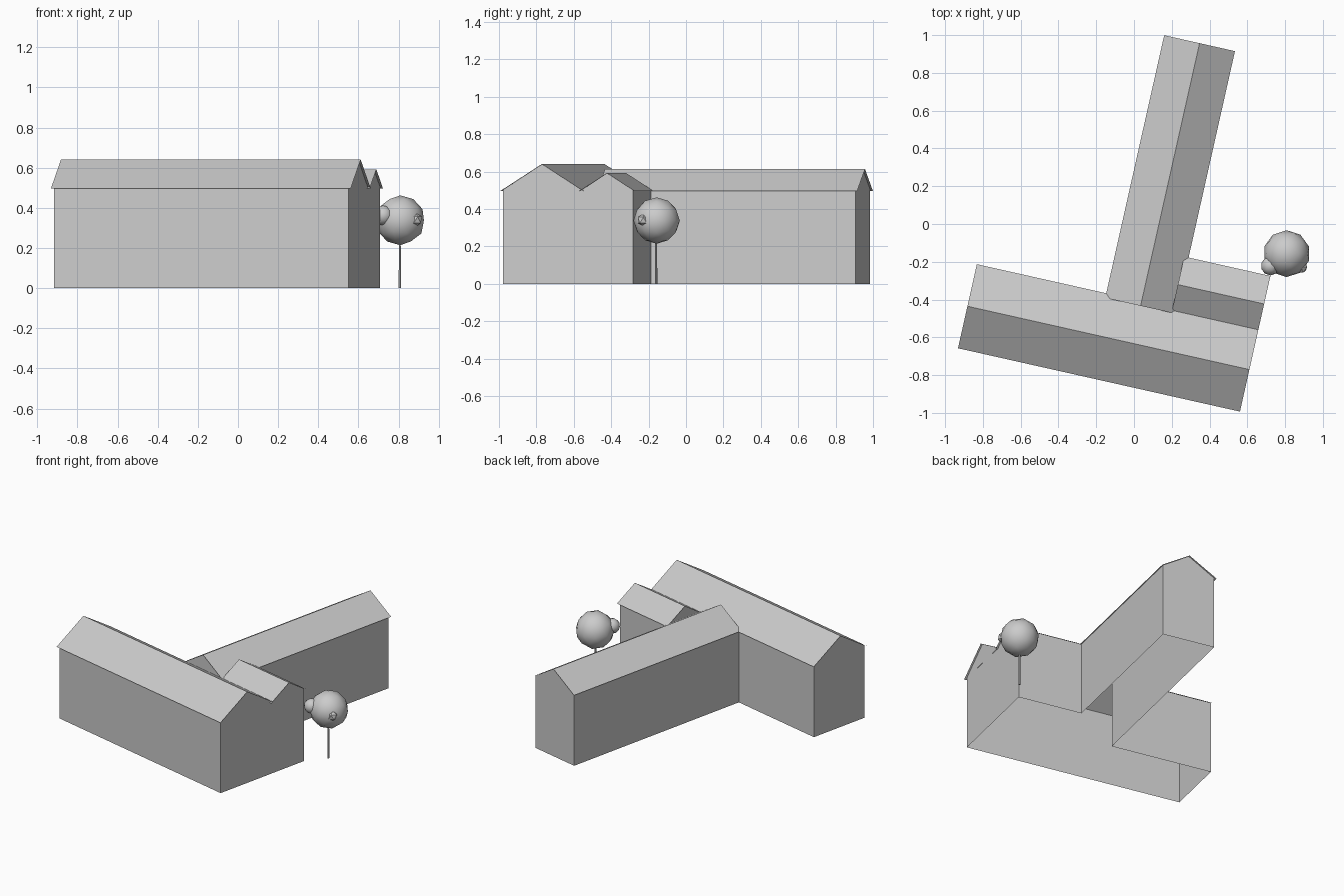
import bpy, bmesh, math
from mathutils import Matrix, Vector

if "Cube" in bpy.data.objects:
    bpy.data.objects.remove(bpy.data.objects["Cube"])

TURN = Matrix.Rotation(math.radians(-12.66), 4, 'Z')   # whole house is turned
WALL_TOP, EAVE, OVER = 0.502, 0.496, 0.012

def add_mesh(name, verts, faces):
    me = bpy.data.meshes.new(name)
    me.from_pydata([TURN @ Vector(v) for v in verts], [], faces)
    ob = bpy.data.objects.new(name, me)
    bpy.context.collection.objects.link(ob)
    bm = bmesh.new()
    bm.from_mesh(me)
    bmesh.ops.recalc_face_normals(bm, faces=bm.faces)
    bm.to_mesh(me)
    bm.free()
    return ob

def gabled_roof(name, start, end, mid, half, ridge, along_x):
    """Two overhanging slopes plus the gable triangles inset below them."""
    def pt(a, b, z):
        return (a, b, z) if along_x else (b, a, z)
    verts = []
    for a in (start, end):
        verts += [pt(a, mid - half, EAVE), pt(a, mid, ridge), pt(a, mid + half, EAVE)]
    add_mesh(name, verts, [(0, 1, 4, 3), (1, 2, 5, 4)])
    verts = []
    for a in (start + OVER, end - OVER):
        verts += [pt(a, mid - half + OVER, WALL_TOP), pt(a, mid, ridge),
                  pt(a, mid + half - OVER, WALL_TOP)]
    add_mesh(name + "_gables", verts, [(0, 1, 2), (3, 5, 4)])

# Walls: one open shell around the shared footprint
outline = [(-0.752, -0.833), (0.752, -0.833), (0.752, -0.122), (0.309, -0.122),
           (0.309, 0.998), (-0.051, 0.998), (-0.051, -0.403), (-0.752, -0.403)]
n = len(outline)
add_mesh("walls", [(x, y, z) for z in (0, WALL_TOP) for x, y in outline],
         [(i, (i + 1) % n, (i + 1) % n + n, i + n) for i in range(n)])

# Roofs
gabled_roof("main_roof", -0.765, 0.765, -0.618, 0.228, 0.64, True)
gabled_roof("side_roof", 0.297, 0.765, -0.262, 0.152, 0.592, True)
gabled_roof("wing_roof", -0.415, 1.01, 0.129, 0.192, 0.613, False)

# Tree
bpy.ops.mesh.primitive_cone_add(vertices=6, radius1=0.007, radius2=0.005, depth=0.24,
                                location=(0.806, -0.16, 0.12))
bpy.context.object.name = "tree_trunk"
blobs = [("tree_crown", (0.808, -0.157, 0.338), 0.124, 2),
         ("crown_lump_left", (0.722, -0.222, 0.362), 0.05, 2),
         ("crown_lump_front", (0.885, -0.228, 0.34), 0.035, 1)]
for name, loc, r, sub in blobs:
    bpy.ops.mesh.primitive_ico_sphere_add(subdivisions=sub, radius=r, location=loc)
    bpy.context.object.name = name
    bpy.ops.object.shade_smooth_by_angle(angle=math.radians(30))
